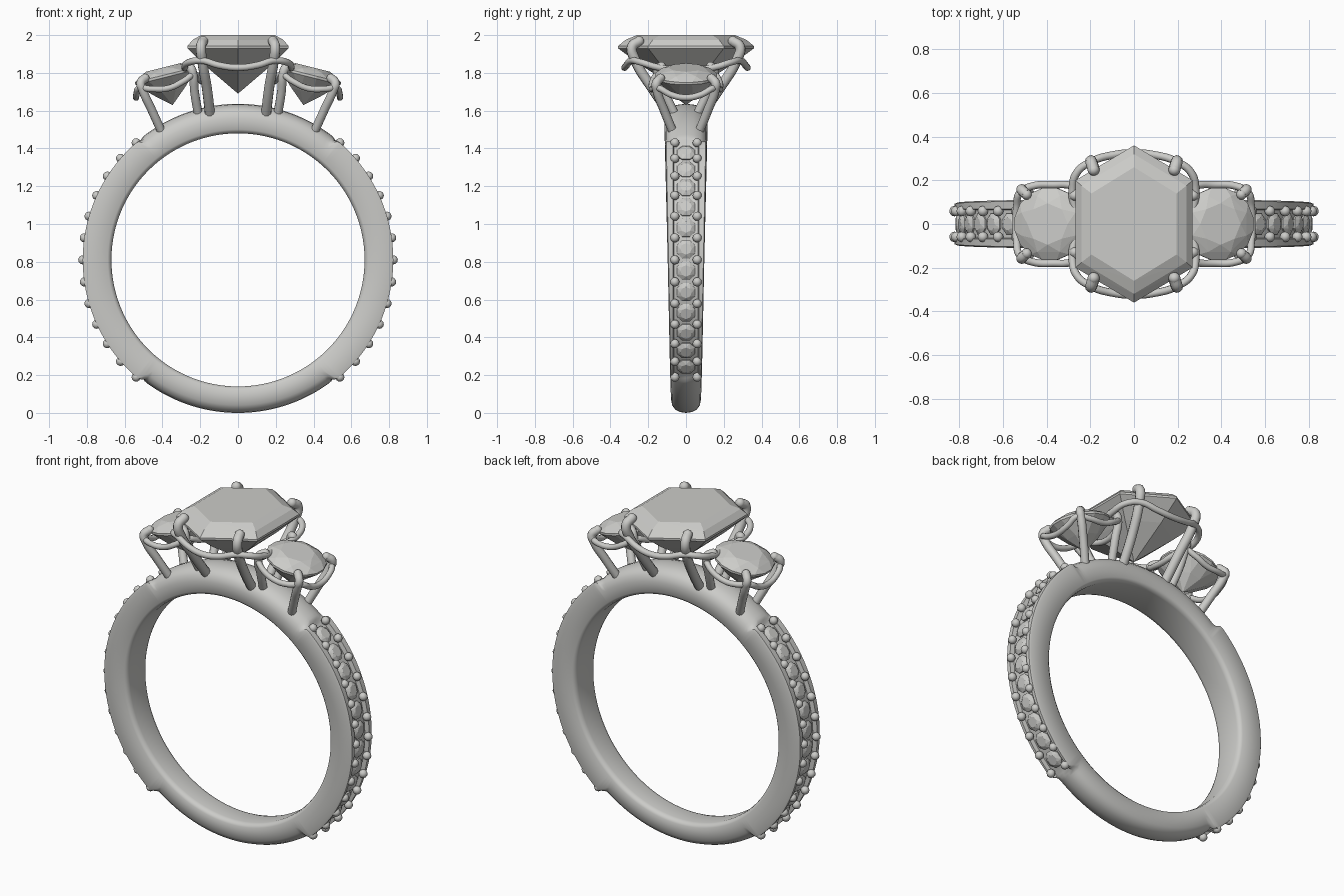
import bpy, bmesh
from math import sin, cos, pi, radians
from mathutils import Matrix, Vector

if "Cube" in bpy.data.objects:
    bpy.data.objects.remove(bpy.data.objects["Cube"])


def material(name, color):
    m = bpy.data.materials.new(name)
    m.use_nodes = True
    m.diffuse_color = color
    m.node_tree.nodes["Principled BSDF"].inputs["Base Color"].default_value = color
    return m


METAL = material("pale grey metal", (0.6, 0.6, 0.58, 1))
CENTER_Z = 0.81


def add(name, data, matrix=None):
    ob = bpy.data.objects.new(name, data)
    bpy.context.collection.objects.link(ob)
    if matrix:
        ob.matrix_world = matrix
    return ob


def finish(bm, name, smooth=0):
    bmesh.ops.recalc_face_normals(bm, faces=bm.faces[:])
    me = bpy.data.meshes.new(name)
    bm.to_mesh(me)
    bm.free()
    me.materials.append(METAL)
    ob = add(name, me)
    if smooth:
        bpy.ops.object.select_all(action="DESELECT")
        ob.select_set(True)
        bpy.context.view_layer.objects.active = ob
        bpy.ops.object.shade_smooth_by_angle(angle=radians(smooth))
    return ob


def around(angle, r, y):
    """Point on the band: angle runs from the top towards +x."""
    return Vector((r * sin(angle), y, CENTER_Z + r * cos(angle)))


def wire(name, points, radius, matrix=None, closed=False):
    cu = bpy.data.curves.new(name, "CURVE")
    cu.dimensions = "3D"
    cu.bevel_depth = radius
    cu.bevel_resolution = 3
    cu.resolution_u = 8
    cu.use_fill_caps = True
    sp = cu.splines.new("BEZIER")
    sp.bezier_points.add(len(points) - 1)
    for bp, co in zip(sp.bezier_points, points):
        bp.co = co
        bp.handle_left_type = bp.handle_right_type = "AUTO"
    sp.use_cyclic_u = closed
    cu.materials.append(METAL)
    ob = add(name, cu, matrix)
    bpy.ops.object.select_all(action="DESELECT")
    ob.select_set(True)
    bpy.context.view_layer.objects.active = ob
    bpy.ops.object.convert(target="MESH")
    bpy.ops.object.shade_smooth_by_angle(angle=radians(50))


def prong(name, points, radius):
    """Bent claw with a rounded tip."""
    wire(name, points, radius)
    bm = bmesh.new()
    bmesh.ops.create_uvsphere(bm, u_segments=14, v_segments=8, radius=radius,
                              matrix=Matrix.Translation(points[-1]))
    finish(bm, name + "_tip", 60)


def gem(name, points):
    """Cut stone as the hull of its facet corners."""
    bm = bmesh.new()
    for p in points:
        bm.verts.new(p)
    bmesh.ops.convex_hull(bm, input=bm.verts[:])
    bmesh.ops.dissolve_limit(bm, angle_limit=0.01, verts=bm.verts[:], edges=bm.edges[:])
    return finish(bm, name)


def ring(n, r, z, turn=0.0):
    return [(r * cos(2 * pi * (i + turn) / n), r * sin(2 * pi * (i + turn) / n), z) for i in range(n)]


# Band: section swept round, blending from a dome to a grooved stone bed
def smoothstep(a, b, x):
    t = min(max((x - a) / (b - a), 0), 1)
    return t * t * (3 - 2 * t)


def section(angle):
    deg = abs((angle * 180 / pi + 180) % 360 - 180)
    bed = smoothstep(38, 40.5, deg) * (1 - smoothstep(140, 143, deg))
    w = 0.097 + 0.017 * cos(angle)
    drop = 0.008 * (1 - cos(angle))
    dome = [(0.75, w), (0.785, 0.92 * w), (0.81, 0.7 * w), (0.822, 0.36 * w), (0.826, 0)]
    groove = [(0.81, w), (0.822, 0.95 * w), (0.822, 0.068), (0.797, 0.063), (0.797, 0)]
    half = [(0.67, 0), (0.67, w - 0.03), (0.675, w - 0.011), (0.69, w)]
    for (r0, y0), (r1, y1) in zip(dome, groove):
        half.append(((r0 - drop) * (1 - bed) + r1 * bed, y0 * (1 - bed) + y1 * bed))
    return half + [(r, -y) for r, y in half[-2:0:-1]]


bm = bmesh.new()
STEPS = 288
loops = []
for i in range(STEPS):
    a = 2 * pi * i / STEPS
    loops.append([bm.verts.new(around(a, r, y)) for r, y in section(a)])
for i in range(STEPS):
    A, B = loops[i], loops[(i + 1) % STEPS]
    for j in range(len(A)):
        k = (j + 1) % len(A)
        bm.faces.new((A[j], A[k], B[k], B[j]))
finish(bm, "band", 40)

# Small stones and beads down both shoulders
FIRST, STEP = radians(41), radians(98 / 12)
beads = bmesh.new()
small = gem("small_stone", ring(8, 0.03, 0.018) + ring(8, 0.053, 0.004, 0.5) + ring(8, 0.05, -0.012, 0.5))
small_mesh = small.data
bpy.data.objects.remove(small)
for s in (1, -1):
    for i in range(13):
        a = s * (FIRST + i * STEP)
        for y in (0.059, -0.059):
            bmesh.ops.create_uvsphere(beads, u_segments=12, v_segments=8, radius=0.024,
                                      matrix=Matrix.Translation(around(a, 0.822, y)))
        if i < 12:
            a += s * STEP / 2
            add("small_stone", small_mesh,
                Matrix.Translation(around(a, 0.8, 0)) @ Matrix.Rotation(a, 4, "Y"))
finish(beads, "beads", 60)


# Centre stone: long hexagon with stepped crown
def hexagon(x, y, shoulder, z):
    return [(0, y, z), (x, shoulder, z), (x, -shoulder, z),
            (0, -y, z), (-x, -shoulder, z), (-x, shoulder, z)]


gem("centre_stone", hexagon(0.195, 0.26, 0.14, 2.0) + hexagon(0.24, 0.32, 0.175, 1.975)
    + hexagon(0.268, 0.36, 0.2, 1.942) + hexagon(0.268, 0.36, 0.2, 1.93)
    + hexagon(0.17, 0.23, 0.127, 1.835) + [(0, 0, 1.69)])

# Centre claws and wavy gallery wire
for sx in (1, -1):
    for sy in (1, -1):
        prong("centre_claw", [(sx * x, sy * y, z) for x, y, z in (
            (0.145, 0.06, 1.55), (0.165, 0.18, 1.72), (0.19, 0.27, 1.87),
            (0.196, 0.285, 1.94), (0.185, 0.248, 1.968))], 0.027)


def four_way(quarter):
    """Mirror a quarter path, running from +x to +y, into a closed loop."""
    half = quarter + [(-x, y, z) for x, y, z in quarter[-2::-1]]
    return half + [(x, -y, z) for x, y, z in half[-2:0:-1]]


wire("centre_gallery", four_way([(0.262, 0, 1.815), (0.282, 0.15, 1.83), (0.262, 0.235, 1.855),
                                 (0.19, 0.288, 1.865), (0.1, 0.315, 1.84), (0, 0.325, 1.828)]),
     0.018, closed=True)

# Side stones, tilted outwards, each with four claws and a gallery wire
for s in (1, -1):
    tilt = Matrix.Translation((s * 0.385, 0, 1.785)) @ Matrix.Rotation(s * radians(14), 4, "Y")
    stone = gem("side_stone", ring(8, 0.095, 0.045) + ring(8, 0.138, 0.028, 0.5)
                + ring(16, 0.168, 0.005, 0.5) + ring(16, 0.168, -0.008, 0.5)
                + ring(8, 0.09, -0.088, 0.5) + [(0, 0, -0.16)])
    stone.matrix_world = tilt
    wire("side_gallery", four_way([(0.178, 0, -0.075), (0.172, 0.08, -0.06), (0.148, 0.145, -0.03),
                                   (0.09, 0.175, -0.05), (0, 0.18, -0.068)]), 0.017, tilt, True)
    for sy in (1, -1):
        prong("outer_side_claw", [(s * x, sy * y, z) for x, y, z in (
            (0.405, 0.07, 1.49), (0.455, 0.115, 1.6), (0.505, 0.155, 1.71),
            (0.515, 0.157, 1.745), (0.492, 0.135, 1.772))], 0.024)
        prong("inner_side_claw", [(s * x, sy * y, z) for x, y, z in (
            (0.21, 0.06, 1.58), (0.23, 0.115, 1.7), (0.24, 0.15, 1.8),
            (0.25, 0.148, 1.825), (0.272, 0.13, 1.835))], 0.024)
